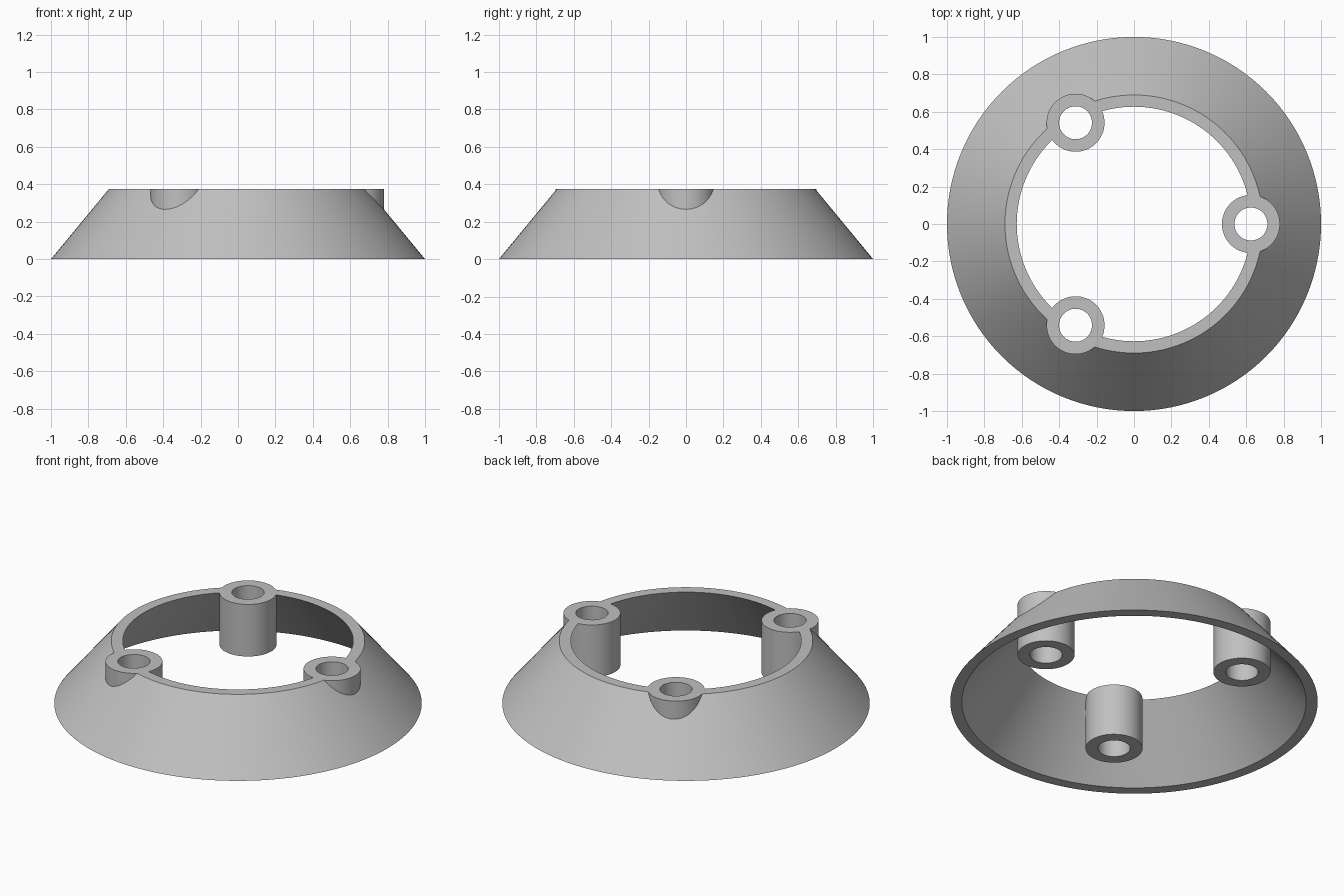
import bpy, bmesh
from math import cos, sin, pi, radians

cube = bpy.data.objects.get("Cube")
if cube:
    bpy.data.objects.remove(cube, do_unlink=True)

TOP = 0.375
BOSS_BOTTOM = 0.0625
BOSS_ORBIT = 0.625

grey = bpy.data.materials.new("light_grey")
grey.use_nodes = True
colour = (0.53, 0.53, 0.53, 1)
grey.diffuse_color = colour
grey.node_tree.nodes["Principled BSDF"].inputs["Base Color"].default_value = colour


def lathe(name, profile, segments, centre=(0, 0)):
    """Spin a closed (radius, z) profile around a vertical axis."""
    bm = bmesh.new()
    rings = []
    for i in range(segments):
        a = 2 * pi * i / segments
        rings.append([bm.verts.new((centre[0] + r * cos(a), centre[1] + r * sin(a), z))
                      for r, z in profile])
    n = len(profile)
    for i in range(segments):
        here, nxt = rings[i], rings[(i + 1) % segments]
        for j in range(n):
            k = (j + 1) % n
            bm.faces.new((here[j], nxt[j], nxt[k], here[k]))
    bmesh.ops.recalc_face_normals(bm, faces=bm.faces)
    mesh = bpy.data.meshes.new(name)
    bm.to_mesh(mesh)
    bm.free()
    mesh.materials.append(grey)
    obj = bpy.data.objects.new(name, mesh)
    bpy.context.collection.objects.link(obj)
    return obj


def cylinder(name, radius, low, high, centre):
    bpy.ops.mesh.primitive_cylinder_add(vertices=64, radius=radius, depth=high - low,
                                        location=(*centre, (low + high) / 2))
    obj = bpy.context.object
    obj.name = name
    obj.data.materials.append(grey)
    return obj


def boolean(target, tool, operation):
    """Combine the tool into the target, then discard the tool."""
    mod = target.modifiers.new(operation.lower(), "BOOLEAN")
    mod.operation, mod.object, mod.solver = operation, tool, "EXACT"
    bpy.context.view_layer.objects.active = target
    bpy.ops.object.modifier_apply(modifier=mod.name)
    bpy.data.objects.remove(tool, do_unlink=True)


# Hollow conical skirt, open at the top and bottom
ring = lathe("conical_ring", [(1, 0), (0.69, TOP), (0.627, TOP), (0.937, 0)], 128)

# Three screw bosses fused into the rim, then drilled through
centres = [(BOSS_ORBIT * cos(radians(a)), BOSS_ORBIT * sin(radians(a))) for a in (0, 120, 240)]
for c in centres:
    boolean(ring, cylinder("screw_boss", 0.155, BOSS_BOTTOM, TOP, c), "UNION")
for c in centres:
    boolean(ring, cylinder("screw_hole", 0.088, -0.1, TOP + 0.1, c), "DIFFERENCE")

# Smooth walls with crisp rims
bpy.ops.object.select_all(action="DESELECT")
ring.select_set(True)
bpy.context.view_layer.objects.active = ring
bpy.ops.object.shade_smooth_by_angle(angle=radians(30))
